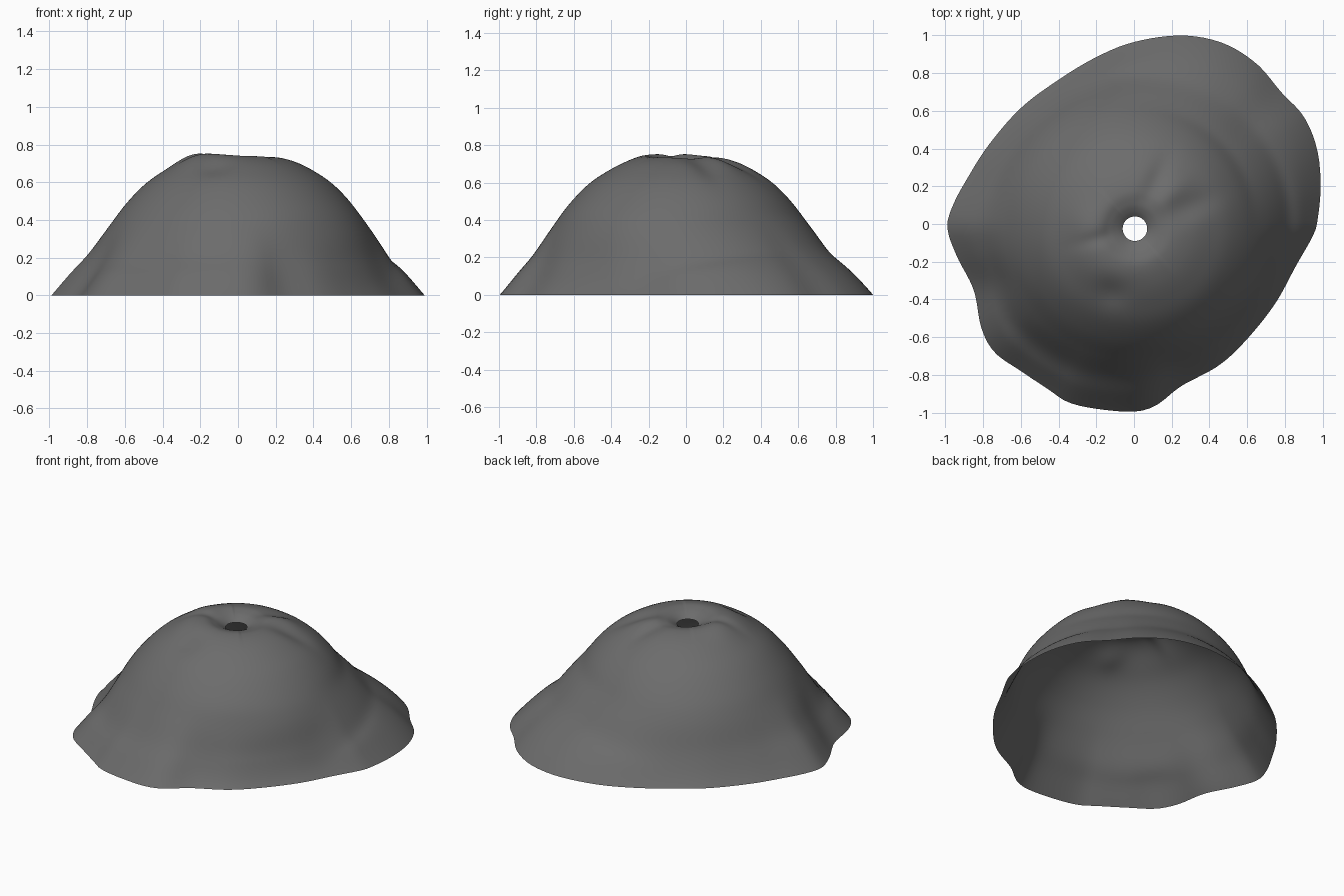
import bpy
import bmesh
import math

if "Cube" in bpy.data.objects:
    bpy.data.objects.remove(bpy.data.objects["Cube"])

HOLE = (0.005, -0.025)
SEGMENTS, RINGS = 144, 72

# Wavy hem seen from above, counter-clockwise
HEM = [(0.97, 0.0), (0.99, 0.2), (0.97, 0.4), (0.90, 0.57), (0.78, 0.70),
       (0.65, 0.85), (0.47, 0.96), (0.25, 1.0), (0.0, 0.965), (-0.2, 0.885),
       (-0.4, 0.765), (-0.6, 0.615), (-0.77, 0.42), (-0.885, 0.24), (-0.96, 0.1),
       (-0.99, -0.02), (-0.94, -0.17), (-0.85, -0.35), (-0.81, -0.55),
       (-0.74, -0.68), (-0.6, -0.78), (-0.45, -0.88), (-0.35, -0.945),
       (-0.2, -0.98), (0.0, -0.995), (0.12, -0.96), (0.25, -0.86), (0.45, -0.75),
       (0.6, -0.61), (0.75, -0.42), (0.86, -0.22), (0.94, -0.08)]

# Radius and height from the dimpled hole down to the hem
PROFILE = [(0.065, 0.69), (0.09, 0.707), (0.13, 0.724), (0.2, 0.733), (0.3, 0.708),
           (0.4, 0.658), (0.5, 0.588), (0.6, 0.484), (0.7, 0.352), (0.8, 0.222),
           (0.9, 0.115), (1.0, 0.0)]

# Folds and dents: angle in degrees, radius, sideways spread, radial spread, height
FOLDS = [(222, 0.27, 0.12, 0.09, 0.022), (175, 0.25, 0.08, 0.07, 0.015),
         (195, 0.20, 0.03, 0.09, -0.012), (250, 0.36, 0.06, 0.05, -0.015),
         (66, 0.28, 0.04, 0.10, -0.018), (22, 0.32, 0.05, 0.10, -0.02),
         (44, 0.26, 0.04, 0.10, 0.008), (305, 0.70, 0.16, 0.035, -0.02),
         (318, 0.78, 0.16, 0.04, 0.015), (10, 0.82, 0.30, 0.03, -0.012),
         (40, 0.64, 0.25, 0.03, -0.012), (225, 0.82, 0.25, 0.04, -0.012),
         (90, 0.80, 0.30, 0.04, -0.008)]


def catmull(a, b, c, d, t):
    return 0.5 * (2 * b + (c - a) * t + (2 * a - 5 * b + 4 * c - d) * t * t
                  + (3 * b - a - 3 * c + d) * t ** 3)


def hem_table():
    dense, n = [], len(HEM)
    for i in range(n):
        p = [HEM[(i + k) % n] for k in (-1, 0, 1, 2)]
        for j in range(12):
            x, y = (catmull(*(q[k] for q in p), j / 12) - HOLE[k] for k in (0, 1))
            dense.append((math.atan2(y, x) % math.tau, math.hypot(x, y)))
    dense.sort()
    first, last = dense[0], dense[-1]
    return [(last[0] - math.tau, last[1])] + dense + [(first[0] + math.tau, first[1])]


def linear(table, v):
    for (a, f), (b, g) in zip(table, table[1:]):
        if v <= b:
            return f + (g - f) * (v - a) / max(b - a, 1e-9)
    return table[-1][1]


def height(s):
    n = len(PROFILE)
    for i in range(n - 1):
        (a, f), (b, g) = PROFILE[i], PROFILE[i + 1]
        if s <= b + 1e-9:
            # slopes from neighbouring points, hermite between them
            p, q = PROFILE[max(i - 1, 0)], PROFILE[min(i + 2, n - 1)]
            m0 = (g - p[1]) / (b - p[0]) * (b - a)
            m1 = (q[1] - f) / (q[0] - a) * (b - a)
            t = (s - a) / (b - a)
            return (f * (2 * t**3 - 3 * t * t + 1) + m0 * (t**3 - 2 * t * t + t)
                    + g * (3 * t * t - 2 * t**3) + m1 * (t**3 - t * t))
    return PROFILE[-1][1]


def fold(r, a):
    total = 0
    for deg, radius, side, radial, h in FOLDS:
        d = (a - math.radians(deg) + math.pi) % math.tau - math.pi
        if abs(d) < math.pi / 2:
            u = r * math.sin(d)
            v = r - radius
            total += h * math.exp(-u * u / (2 * side**2) - v * v / (2 * radial**2))
    return total


# Draped cloth shell with an open hole at the top
hem = hem_table()
bm = bmesh.new()
rings = []
for i in range(RINGS + 1):
    s = 0.065 + 0.935 * (i / RINGS) ** 1.15
    w = min(max((s - 0.63) / 0.37, 0), 1)
    w = w * w * (3 - 2 * w)
    fade = min((1 - s) / 0.12, 1) * min((s - 0.065) / 0.1, 1)
    ring = []
    for j in range(SEGMENTS):
        a = math.tau * j / SEGMENTS
        r = s + (linear(hem, a) - 1) * w
        z = max(height(s) + fold(r, a) * fade, 0)
        ring.append(bm.verts.new((HOLE[0] + r * math.cos(a),
                                  HOLE[1] + r * math.sin(a), z)))
    rings.append(ring)
for inner, outer in zip(rings, rings[1:]):
    for j in range(SEGMENTS):
        k = (j + 1) % SEGMENTS
        bm.faces.new((inner[j], outer[j], outer[k], inner[k]))

mesh = bpy.data.meshes.new("cloth_shell")
bm.to_mesh(mesh)
bm.free()
mesh.polygons.foreach_set("use_smooth", [True] * len(mesh.polygons))
shell = bpy.data.objects.new("cloth_shell", mesh)
bpy.context.collection.objects.link(shell)

# Dark grey colour
grey = bpy.data.materials.new("dark_grey")
grey.diffuse_color = (0.15, 0.15, 0.15, 1)
grey.use_nodes = True
grey.node_tree.nodes["Principled BSDF"].inputs["Base Color"].default_value = grey.diffuse_color
mesh.materials.append(grey)
